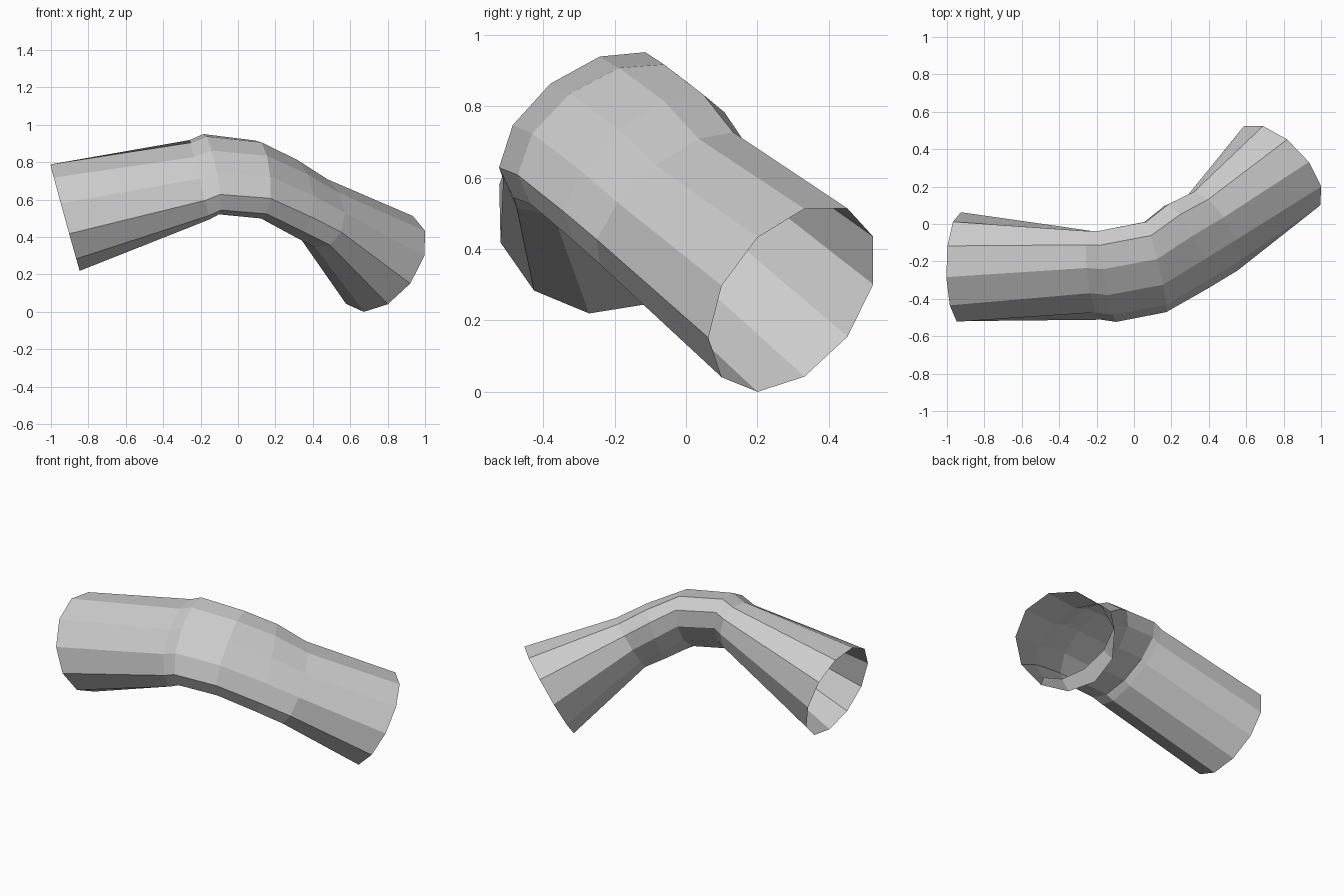
import bpy, bmesh
from math import cos, sin, tau
from mathutils import Vector

if "Cube" in bpy.data.objects:
    bpy.data.objects.remove(bpy.data.objects["Cube"])

SIDES = 11

# Each ring: two ends of its wide axis, then the half-axis towards the outside of the bend
RINGS = [
    ((-.873, -.456, .312), (-.977, -.014, .698), (-.06, -.20, .213)),   # left mouth
    ((-.16, -.49, .53), (-.25, -.05, .885), (-.03, -.10, .12)),
    ((-.09, -.50, .56), (-.19, -.05, .915), (0, -.105, .125)),          # flattened bend
    ((.16, -.45, .54), (.07, .0, .88), (.04, -.10, .125)),
    ((.37, -.33, .44), (.20, .10, .80), (.09, -.075, .115)),
    ((.51, -.25, .37), (.34, .17, .70), (.12, -.045, .10)),
    ((.833, .084, .063), (.721, .512, .461), (.224, -.098, .17)),       # right mouth
]


def add_ring(bm, p, q, outer):
    p, q, outer = Vector(p), Vector(q), Vector(outer)
    centre, wide = (p + q) / 2, (q - p) / 2
    return [bm.verts.new(centre + outer * cos(tau * i / SIDES) + wide * sin(tau * i / SIDES))
            for i in range(SIDES)]


# Open-ended tube skinned through the rings
bm = bmesh.new()
loops = [add_ring(bm, *r) for r in RINGS]
for a, b in zip(loops, loops[1:]):
    for i in range(SIDES):
        j = (i + 1) % SIDES
        bm.faces.new((a[i], b[i], b[j], a[j]))
bmesh.ops.recalc_face_normals(bm, faces=bm.faces)

mesh = bpy.data.meshes.new("bent_tube")
bm.to_mesh(mesh)
bm.free()
bpy.context.collection.objects.link(bpy.data.objects.new("bent_tube", mesh))
